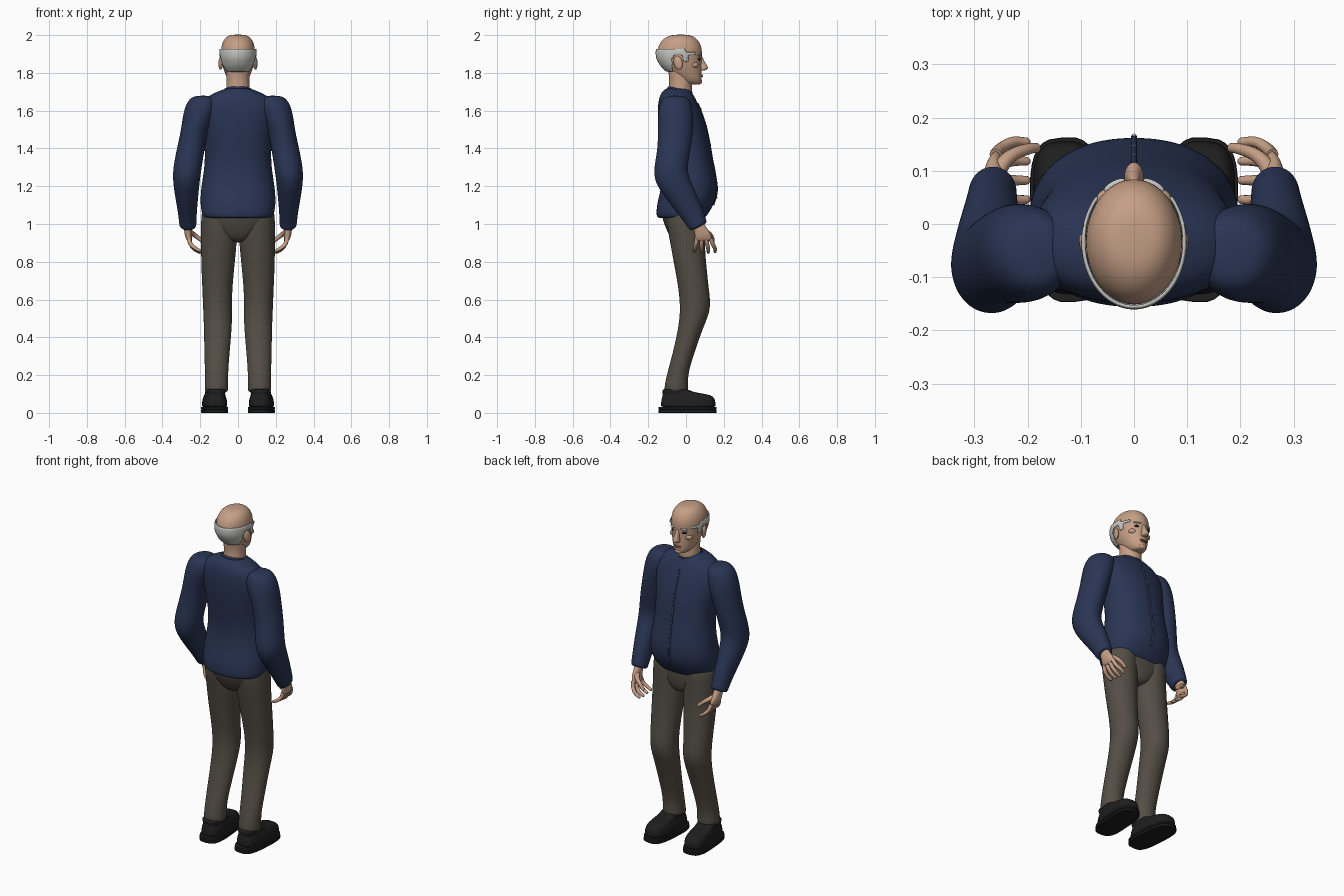
import bpy, bmesh
from math import cos, sin, pi, radians, copysign
from mathutils import Matrix, Vector

cube = bpy.data.objects.get("Cube")
if cube:
    bpy.data.objects.remove(cube, do_unlink=True)


def material(name, r, g, b):
    m = bpy.data.materials.new(name)
    m.use_nodes = True
    m.diffuse_color = (r, g, b, 1)
    bsdf = m.node_tree.nodes["Principled BSDF"]
    bsdf.inputs["Base Color"].default_value = (r, g, b, 1)
    bsdf.inputs["Roughness"].default_value = 0.8
    return m


skin = material("skin", .56, .345, .235)
lip = material("lip", .36, .19, .14)
grey = material("grey hair", .56, .56, .54)
blue = material("navy knit", .023, .036, .09)
brown = material("brown trousers", .088, .075, .06)
black = material("black leather", .013, .013, .013)
dark = material("dark eye", .012, .01, .01)


def finish(name, bm, mat, levels=0):
    bmesh.ops.recalc_face_normals(bm, faces=bm.faces)
    for f in bm.faces:
        f.smooth = True
    me = bpy.data.meshes.new(name)
    bm.to_mesh(me)
    bm.free()
    me.materials.append(mat)
    ob = bpy.data.objects.new(name, me)
    bpy.context.collection.objects.link(ob)
    if levels:
        mod = ob.modifiers.new("smooth", "SUBSURF")
        mod.levels = mod.render_levels = levels
    else:
        me.set_sharp_from_angle(angle=radians(35))
    return ob


def loft(rings, power=2, seg=24, caps=True):
    """Skin level rings: height, centre x, centre y, half width, half depth, tilt."""
    bm = bmesh.new()
    rows = []
    for z, cx, cy, rx, ry, *tilt in rings:
        row = []
        for i in range(seg):
            a = 2 * pi * i / seg
            u, v = (copysign(abs(t) ** (2 / power), t) for t in (cos(a), sin(a)))
            lift = tilt[0] * ry * v if tilt else 0
            row.append(bm.verts.new((cx + rx * u, cy + ry * v, z + lift)))
        rows.append(row)
    for a, b in zip(rows, rows[1:]):
        for i in range(seg):
            j = (i + 1) % seg
            bm.faces.new((a[i], a[j], b[j], b[i]))
    if caps:
        bm.faces.new(rows[0])
        bm.faces.new(rows[-1])
    return bm


def depth_rings(profile):
    """Turn height, back y, front y, half width into centred rings."""
    return [(z, 0, (b + f) / 2, w, (f - b) / 2) for z, b, f, w in profile]


def sample(profile, z):
    """Interpolate a top-down profile at one height."""
    for p, q in zip(profile, profile[1:]):
        if q[0] <= z <= p[0]:
            t = (p[0] - z) / (p[0] - q[0])
            return [a + (b - a) * t for a, b in zip(p, q)]


def ball(name, at, size, mat, turn=(0, 0, 0)):
    bm = bmesh.new()
    bmesh.ops.create_uvsphere(bm, u_segments=20, v_segments=12, radius=1,
                              matrix=Matrix.Diagonal((*size, 1)))
    ob = finish(name, bm, mat)
    ob.location, ob.rotation_euler = at, turn
    return ob


def tube(name, points, radii, mat):
    cu = bpy.data.curves.new(name, "CURVE")
    cu.dimensions = "3D"
    cu.bevel_depth, cu.bevel_resolution, cu.use_fill_caps = 1, 3, True
    cu.resolution_u = 6
    sp = cu.splines.new("BEZIER")
    sp.bezier_points.add(len(points) - 1)
    for p, co, r in zip(sp.bezier_points, points, radii):
        p.co, p.radius = co, r
        p.handle_left_type = p.handle_right_type = "AUTO"
    cu.materials.append(mat)
    ob = bpy.data.objects.new(name, cu)
    bpy.context.collection.objects.link(ob)


# Sweater body, with placket, collar and buttons
torso = [(1.722, -.10, .012, .055), (1.705, -.125, .025, .10), (1.67, -.145, .05, .18),
         (1.6, -.152, .08, .205), (1.5, -.147, .113, .188), (1.4, -.132, .13, .176),
         (1.3, -.12, .147, .178), (1.2, -.13, .168, .196), (1.12, -.152, .158, .202),
         (1.07, -.158, .128, .196), (1.045, -.157, .112, .19), (1.032, -.152, .1, .178),
         (1.03, -.12, .07, .14)]
finish("sweater_body", loft(depth_rings(torso), 2.2), blue, 2)
heights = [1.64, 1.55, 1.45, 1.35, 1.25, 1.17, 1.1]
tube("sweater_placket", [(0, sample(torso, z)[2] - .002, z) for z in heights],
     [.006] * len(heights), blue)
for z in heights[:-1]:
    ball("button", (0, sample(torso, z - .03)[2] + .003, z - .03), (.004, .003, .004), grey)
collar = [(-.004, 0, 0, .066, .066), (.012, 0, 0, .076, .07), (.022, 0, 0, .07, .064),
          (.012, 0, 0, .058, .054), (-.004, 0, 0, .058, .054)]
ob = finish("sweater_collar", loft(collar, caps=False), blue, 2)
ob.location, ob.rotation_euler = (0, -.035, 1.697), (-.22, 0, 0)

# Seat of the trousers
seat = [(1.1, -.13, .1, .18), (1.04, -.13, .1, .19), (.99, -.112, .098, .175),
        (.94, -.09, .09, .11), (.9, -.06, .07, .05)]
finish("trouser_seat", loft(depth_rings(seat), 2.2), brown, 2)

# Limbs, one set for each side
arm = [(1.68, .185, -.055, .035, .04), (1.665, .185, -.055, .075, .075),
       (1.6, .2, -.055, .09, .095), (1.5, .23, -.055, .071, .094),
       (1.4, .25, -.062, .074, .088), (1.31, .266, -.08, .076, .09, .1),
       (1.24, .274, -.08, .073, .09, .2), (1.15, .272, -.025, .062, .074, .35),
       (1.06, .268, .03, .05, .056, .5), (1.01, .266, .055, .046, .048, .5),
       (.987, .265, .066, .045, .046, .5), (.983, .265, .067, .03, .03, .5)]
palm = [(1.01, .265, .058, .024, .03, .5), (.975, .264, .074, .022, .03, .4),
        (.945, .264, .088, .02, .042, .2), (.918, .259, .094, .016, .046, .1),
        (.908, .255, .095, .01, .04)]
leg = [(1.09, .1, 0, .085, .09), (1.05, .1, -.003, .095, .103), (.98, .1, 0, .097, .1),
       (.9, .101, .008, .095, .092), (.8, .106, .02, .09, .086), (.65, .11, .042, .079, .08),
       (.55, .108, .052, .077, .083), (.46, .106, .028, .075, .066),
       (.3, .112, -.018, .066, .056), (.2, .114, -.047, .061, .056),
       (.13, .114, -.052, .063, .064), (.105, .114, -.052, .062, .062)]
shoe = [(.026, 0, .012, .062, .142), (.04, 0, .012, .065, .146), (.075, 0, .012, .062, .142),
        (.097, 0, .006, .052, .128), (.107, 0, -.04, .052, .085),
        (.125, 0, -.058, .054, .068), (.126, 0, -.058, .04, .05)]
sole = [(0, 0, .008, .066, .152), (.003, 0, .008, .069, .155), (.014, 0, .008, .069, .155),
        (.017, 0, .008, .065, .15), (.02, 0, .008, .069, .155), (.031, 0, .008, .068, .154)]

for side, s in (("left", 1), ("right", -1)):
    def flip(rings):
        return [(z, cx * s, *rest) for z, cx, *rest in rings]

    finish(side + "_sleeve", loft(flip(arm)), blue, 2)
    finish(side + "_palm", loft(flip(palm), seg=16), skin, 2)
    finish(side + "_trouser_leg", loft(flip(leg)), brown, 2)
    for part, rings, lv in (("_shoe", shoe, 2), ("_sole", sole, 0)):
        ob = finish(side + part, loft(rings, 3.2, 32), black, lv)
        ob.location = (.123 * s, 0, 0)
        ob.rotation_euler.z = -.07 * s

    # Curled fingers and thumb
    for k in range(4):
        y = .058 + .024 * k
        spread = .006 * (k - 1)
        tip = .004 * abs(k - 2)
        tube(f"{side}_finger_{k + 1}",
             [(.26 * s, y, .925), (.25 * s, y + spread, .893),
              (.228 * s, y + 2 * spread, .865 + tip), (.2 * s, y + 2 * spread, .849 + tip),
              (.196 * s, y + 2 * spread, .847 + tip)], [.012, .011, .01, .008, .004], skin)
    tube(side + "_thumb", [(.262 * s, .09, .962), (.235 * s, .125, .945),
                           (.202 * s, .14, .92), (.182 * s, .143, .9),
                           (.179 * s, .143, .897)], [.016, .013, .011, .009, .004], skin)

    # Ear, eye, brow and cheekbone
    ball(side + "_ear", (.091 * s, -.042, 1.853), (.011, .024, .037), skin, (.25, 0, -.3 * s))
    ball(side + "_eye", (.036 * s, .066, 1.872), (.015, .011, .008), dark, (0, 0, -.5 * s))
    ball(side + "_brow", (.037 * s, .073, 1.893), (.022, .008, .005), grey, (0, 0, -.5 * s))
    ball(side + "_cheekbone", (.05 * s, .046, 1.842), (.022, .02, .016), skin, (0, 0, -.6 * s))

# Neck and head
neck = [(1.84, -.1, 0, .05), (1.81, -.094, .015, .062), (1.76, -.088, .03, .06),
        (1.71, -.092, .033, .062), (1.68, -.1, .03, .065)]
finish("neck", loft(depth_rings(neck)), skin, 2)
head = [(2.003, -.065, .01, .035), (1.992, -.105, .045, .062), (1.962, -.14, .075, .084),
        (1.92, -.154, .087, .092), (1.88, -.152, .084, .091), (1.84, -.13, .083, .084),
        (1.8, -.09, .084, .07), (1.77, -.06, .084, .058), (1.748, -.03, .082, .042),
        (1.738, -.01, .07, .025)]
finish("head", loft(depth_rings(head)), skin, 2)
nose = [(1.89, .07, .086, .008), (1.87, .065, .093, .012), (1.845, .06, .108, .014),
        (1.828, .06, .12, .019), (1.817, .06, .112, .019), (1.812, .06, .098, .014)]
finish("nose", loft(depth_rings(nose), seg=16), skin, 2)
ball("upper_lip", (0, .079, 1.789), (.024, .011, .004), lip)
ball("lower_lip", (0, .079, 1.781), (.021, .011, .004), lip)
ball("chin", (0, .069, 1.754), (.024, .017, .015), skin)

# Fringe of hair: full at the back, a thin strip at the temples, bare in front
levels = [1.928 - .0175 * k for k in range(8)]
shell = [(z, b - .004, f + .003, w + .004)
         for z, b, f, w in (sample(head, z) for z in levels)]
bm = loft(depth_rings(shell), seg=48, caps=False)
bare = []
for f in bm.faces:
    c = f.calc_center_median()
    too_low = c.z < 1.885 and c.y > -.07 and not (-.015 < c.y < .012 and c.z > 1.85)
    too_high = c.y > .0 and c.z > 1.91
    if c.y > .055 or too_low or too_high:
        bare.append(f)
bmesh.ops.delete(bm, geom=bare, context="FACES")
hair = finish("hair_fringe", bm, grey)
thick = hair.modifiers.new("thickness", "SOLIDIFY")
thick.thickness, thick.offset = .008, 0
mod = hair.modifiers.new("smooth", "SUBSURF")
mod.levels = mod.render_levels = 1
